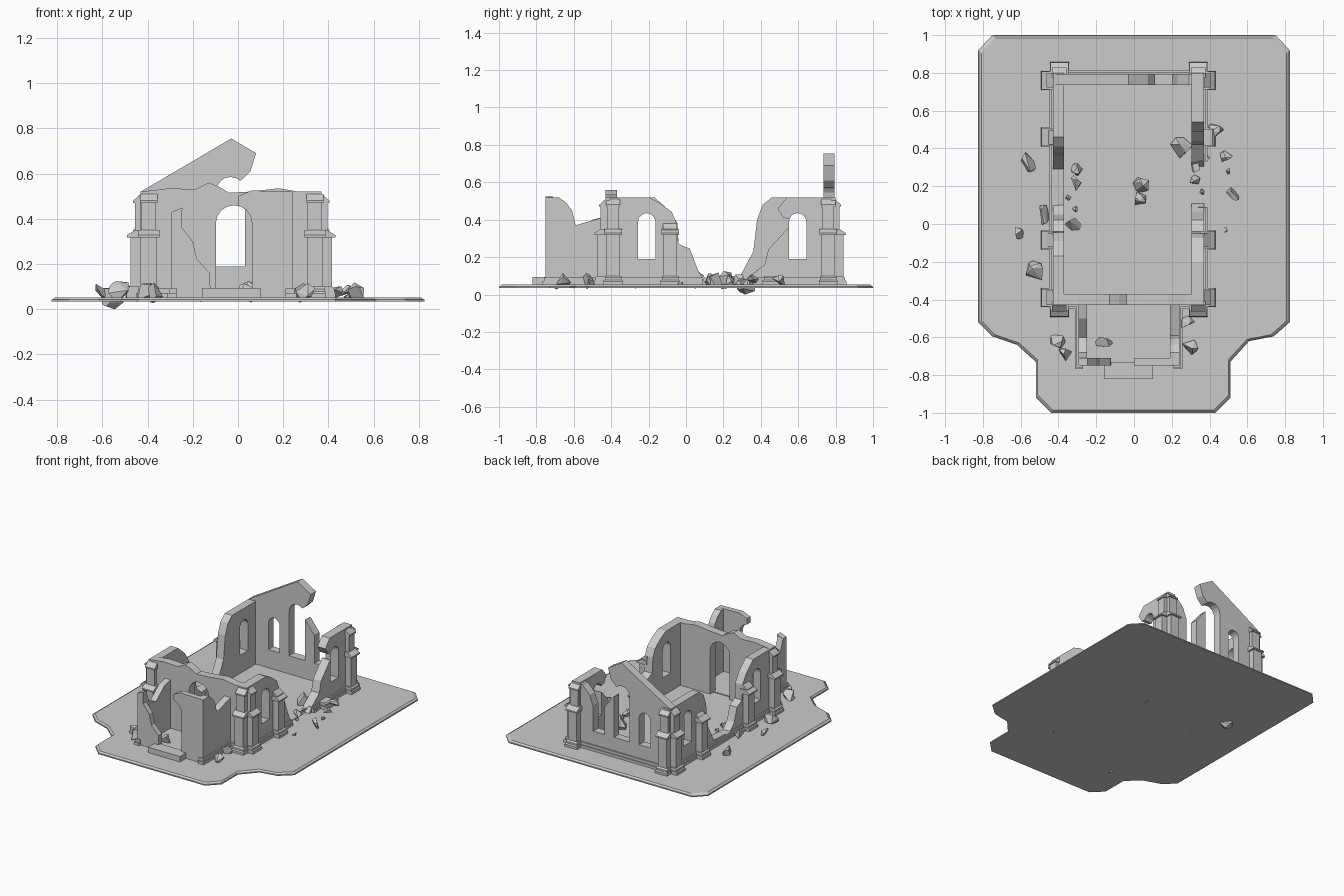
import bpy, bmesh, math, random
from mathutils import Vector

if "Cube" in bpy.data.objects:
    bpy.data.objects.remove(bpy.data.objects["Cube"])

random.seed(4)
Z0 = 0.035  # underside of the ground plate


def make(name, bm):
    bmesh.ops.recalc_face_normals(bm, faces=bm.faces)
    me = bpy.data.meshes.new(name)
    bm.to_mesh(me)
    bm.free()
    ob = bpy.data.objects.new(name, me)
    bpy.context.collection.objects.link(ob)
    return ob


def prism(name, a, b):
    """Solid between two matching outlines."""
    bm = bmesh.new()
    va = [bm.verts.new(p) for p in a]
    vb = [bm.verts.new(p) for p in b]
    bm.faces.new(va)
    bm.faces.new(vb[::-1])
    n = len(a)
    for i in range(n):
        j = (i + 1) % n
        bm.faces.new((va[i], vb[i], vb[j], va[j]))
    return make(name, bm)


def box(name, x0, x1, y0, y1, z0, z1):
    c = [(x0, y0), (x1, y0), (x1, y1), (x0, y1)]
    return prism(name, [(x, y, z0) for x, y in c], [(x, y, z1) for x, y in c])


def slab(name, axis, t0, t1, pts):
    """Upright outline (u, z) extruded from t0 to t1; axis = direction of u."""
    f = (lambda u, t, z: (u, t, z)) if axis == 'x' else (lambda u, t, z: (t, u, z))
    return prism(name, [f(u, t0, z) for u, z in pts], [f(u, t1, z) for u, z in pts])


def arch(c, hw, z0, top, n=8):
    s = top - hw
    return [(c - hw, z0), (c + hw, z0)] + [
        (c + hw * math.cos(math.pi * i / n), s + hw * math.sin(math.pi * i / n)) for i in range(n + 1)]


def wall(name, axis, t0, t1, pts, openings=()):
    ob = slab(name, axis, t0, t1, pts)
    for o in openings:
        cut = slab('cutter', axis, t0 - 0.05, t1 + 0.05, arch(*o))
        m = ob.modifiers.new('opening', 'BOOLEAN')
        m.operation, m.solver, m.object = 'DIFFERENCE', 'EXACT', cut
        dg = bpy.context.evaluated_depsgraph_get()
        me = bpy.data.meshes.new_from_object(ob.evaluated_get(dg))
        ob.modifiers.clear()
        ob.data = me
        bpy.data.objects.remove(cut)
    return ob


# Ground plate with a bevelled rim
outline = [(-.75, 1), (.75, 1), (.825, .92), (.825, -.52), (.74, -.595), (.61, -.62), (.51, -.73),
           (.51, -.92), (.43, -1), (-.44, -1), (-.52, -.92), (-.52, -.73), (-.62, -.64),
           (-.75, -.595), (-.825, -.52), (-.825, .92)]
prism('ground_plate', [(x, y, Z0) for x, y in outline], [(x, y, .043) for x, y in outline])
prism('ground_top', [(x, y, .04) for x, y in outline],
      [(x * .98, y * .985, .053) for x, y in outline])

# Nave floor
box('nave_floor', -.40, .34, -.40, .77, Z0, .056)

# Side walls, broken open in the middle bay
wall('left_wall', 'y', -.43, -.37,
     [(-.43, Z0), (.80, Z0), (.80, .52), (.46, .52), (.41, .48), (.38, .40), (.36, .23), (.29, .10), (.10, .09),
      (.05, .14), (.02, .24), (-.04, .27), (-.045, .38), (-.09, .45), (-.17, .52), (-.43, .52)],
     [(-.21, .046, .19, .435), (.597, .046, .19, .435)])
wall('right_wall_front', 'y', .305, .37,
     [(-.43, Z0), (.12, Z0), (.064, .13), (.02, .245), (-.04, .27), (-.05, .38), (-.075, .44),
      (-.14, .49), (-.20, .52), (-.43, .52)], [(-.21, .046, .19, .435)])
wall('right_wall_back', 'y', .305, .37,
     [(.29, Z0), (.80, Z0), (.80, .52), (.54, .52), (.49, .46), (.52, .41), (.57, .40), (.57, .36),
      (.545, .355), (.44, .24), (.42, .16), (.33, .09)], [(.597, .046, .19, .435)])

# Back wall with the broken gable and three lancets
wall('back_gable_wall', 'x', .735, .795,
     [(-.43, Z0), (.37, Z0), (.37, .52), (.29, .51), (.23, .45), (.205, .38), (.15, .34), (.105, .40),
      (.035, .49), (-.01, .48), (-.005, .56), (.02, .575), (.055, .61), (.08, .69), (-.03, .755), (-.43, .52)],
     [(-.22, .046, .19, .435), (-.033, .064, .19, .585), (.155, .046, .19, .435)])

# Front nave wall with the inner doorway
wall('front_nave_wall', 'x', -.43, -.37,
     [(-.43, Z0), (.37, Z0), (.37, .52), (.27, .52), (.18, .535), (.05, .52), (-.04, .515),
      (-.08, .54), (-.13, .56), (-.19, .53), (-.30, .535), (-.43, .52)],
     [(-.018, .08, .054, .46)])

# Porch
wall('porch_front_right', 'x', -.75, -.71,
     [(0, Z0), (.24, Z0), (.24, .52), (.06, .525), (.0, .50)], [(-.018, .08, .02, .46)])
slab('porch_front_left', 'x', -.75, -.71,
     [(-.295, Z0), (-.12, Z0), (-.125, .16), (-.18, .22), (-.20, .30), (-.255, .37), (-.245, .45), (-.295, .43)])
slab('porch_right_wall', 'y', .19, .24,
     [(-.75, Z0), (-.42, Z0), (-.42, .42), (-.47, .405), (-.59, .37), (-.61, .45), (-.64, .49), (-.68, .52), (-.75, .52)])
slab('porch_left_wall', 'y', -.295, -.25,
     [(-.75, Z0), (-.42, Z0), (-.42, .42), (-.50, .40), (-.60, .32), (-.68, .35), (-.71, .43), (-.75, .43)])
box('porch_floor', -.27, .21, -.73, -.41, Z0, .06)
box('doorstep', -.16, .10, -.82, -.73, Z0, .093)

# Stepped plinth around the walls, open at the breach
for i, (o, top) in enumerate([(.018, .072), (.010, .092)]):
    box(f'plinth_left_{i}', -.43 - o, -.40, -.43 - o, .795 + o, Z0, top)
    box(f'plinth_right_front_{i}', .34, .37 + o, -.43 - o, .09, Z0, top)
    box(f'plinth_right_back_{i}', .34, .37 + o, .33, .795 + o, Z0, top)
    box(f'plinth_back_{i}', -.43, .37, .77, .795 + o, Z0, top)
    box(f'plinth_front_left_{i}', -.43, -.28, -.43 - o, -.40, Z0, top)
    box(f'plinth_front_right_{i}', .22, .37, -.43 - o, -.40, Z0, top)
    box(f'plinth_porch_left_{i}', -.295 - o, -.27, -.75 - o, -.43, Z0, top)
    box(f'plinth_porch_right_{i}', .21, .24 + o, -.75 - o, -.43, Z0, top)


def buttress(name, p, out, height):
    """Two-stage buttress with weathered caps; p = wall point, out = direction."""
    o, s = Vector((out[0], out[1], 0)), Vector((-out[1], out[0], 0))
    base = Vector((p[0], p[1], 0))

    def part(tag, hw, prof):
        a = [base + o * d - s * hw + Vector((0, 0, z)) for d, z in prof]
        b = [base + o * d + s * hw + Vector((0, 0, z)) for d, z in prof]
        prism(name + tag, a, b)

    part('_foot', .050, [(-.02, Z0), (.062, Z0), (.062, .07), (.056, .078), (-.02, .078)])
    part('_base', .044, [(-.02, .07), (.056, .07), (.056, .09), (.046, .1), (-.02, .1)])
    if height < .2:
        return
    part('_body', .035, [(-.02, .09), (.046, .09), (.046, .325), (-.02, .325)])
    part('_cap', .047, [(-.02, .318), (.060, .318), (.060, .328), (.026, .35), (-.02, .35)])
    part('_upper', .032, [(-.02, .34), (.026, .34), (.026, height - .035), (-.02, height - .035)])
    part('_top', .038, [(-.02, height - .04), (.034, height - .04), (.034, height - .03), (.0, height), (-.02, height)])


for side, x, d in (('left', -.43, -1), ('right', .37, 1)):
    for y, h in ((.76, .51), (.46, .37 if d < 0 else .1), (-.085, .38), (-.39, .51)):
        buttress(f'buttress_{side}_{y}', (x, y), (d, 0), h)
    xc = -.395 if d < 0 else .34
    buttress(f'buttress_front_{side}', (xc, -.43), (0, -1), .51)
    buttress(f'buttress_back_{side}', (xc, .795), (0, 1), .51)

# Fallen stones: x, y, radius
stones = [(-.56, .33, .055), (-.31, .28, .037), (-.32, .21, .042), (-.35, .14, .015), (-.31, .08, .015),
          (-.32, -.01, .042), (-.48, .05, .047), (-.62, -.05, .035), (-.52, -.25, .053), (-.41, -.62, .046),
          (-.37, -.69, .04), (-.16, -.63, .042), (.28, -.53, .04), (.30, -.65, .042), (.04, .21, .046),
          (.03, .13, .04), (.25, .40, .054), (.43, .50, .038), (.38, .35, .02), (.49, .36, .034),
          (.53, .16, .042), (.50, .28, .016), (.48, -.03, .016), (.32, .23, .03), (.36, .17, .015), (.33, .30, .03)]
for i, (x, y, r) in enumerate(stones):
    bm = bmesh.new()
    for k in range(11):
        v = Vector([random.gauss(0, 1) for _ in range(3)]).normalized() * r * random.uniform(.95, 1.2)
        bm.verts.new(v)
    res = bmesh.ops.convex_hull(bm, input=bm.verts)
    bmesh.ops.delete(bm, geom=[v for v in bm.verts if not v.link_faces], context='VERTS')
    bmesh.ops.dissolve_limit(bm, angle_limit=math.radians(18), verts=bm.verts, edges=bm.edges)
    low = min(v.co.z for v in bm.verts)
    z = .053 + r * .5 if i else -low   # the first stone reaches down to z = 0
    bmesh.ops.translate(bm, verts=bm.verts, vec=(x, y, z))
    for v in bm.verts:
        v.co.z = max(v.co.z, 0)
    make(f'stone_{i + 1}', bm)
